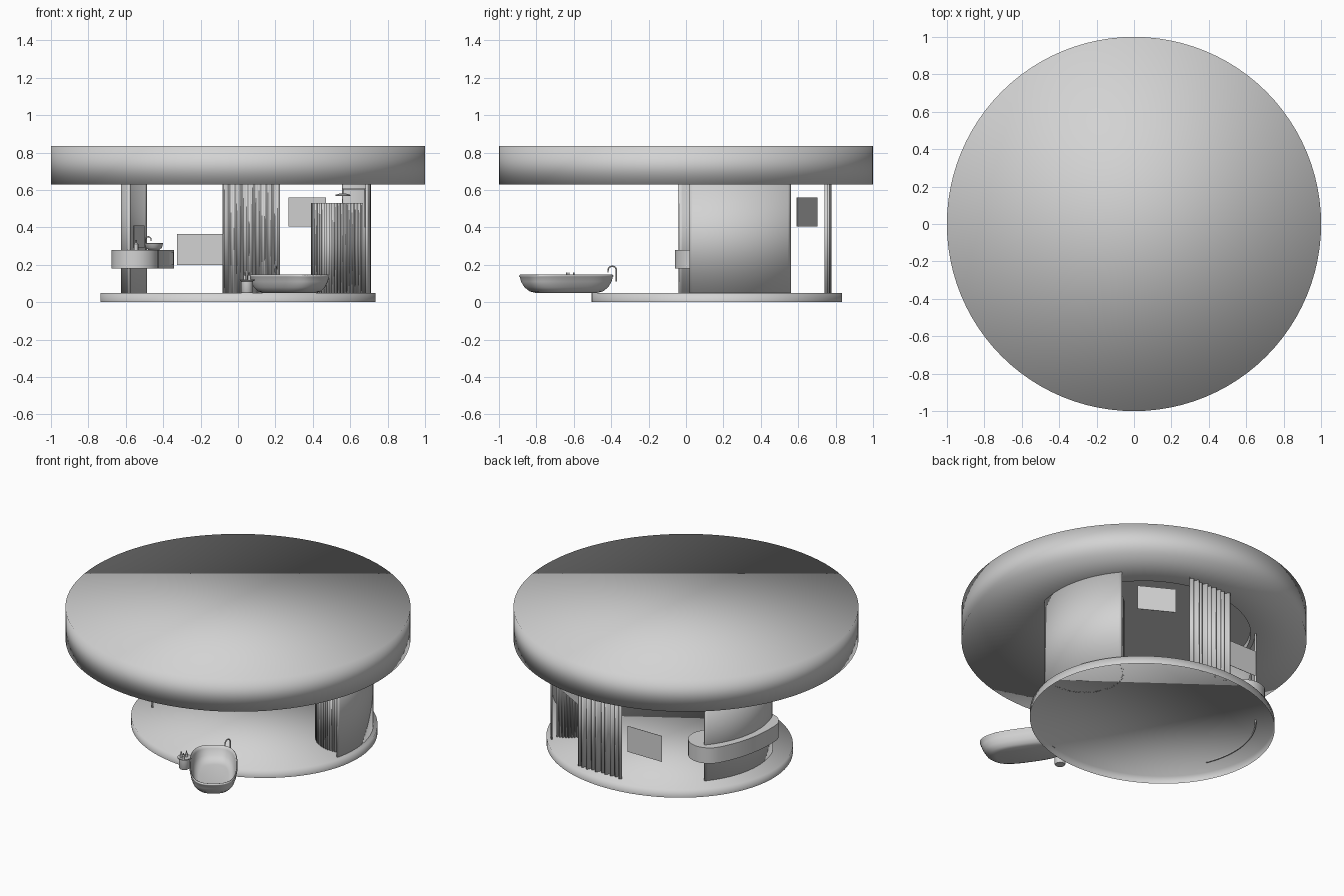
import bpy, bmesh
from math import sin, cos, pi, radians, copysign
from mathutils import Vector

cube = bpy.data.objects.get("Cube")
if cube:
    bpy.data.objects.remove(cube, do_unlink=True)

# One plain grey for the whole model
grey = bpy.data.materials.new("plain grey")
grey.use_nodes = True
GREY = (0.65, 0.65, 0.65, 1)
grey.diffuse_color = GREY
grey.node_tree.nodes["Principled BSDF"].inputs["Base Color"].default_value = GREY

FLOOR_Y = 0.165          # centre of the oval floor
FLOOR_TOP = 0.05
ROOF_BASE = 0.63


def finish(name, bm, sharp=None):
    """Turn a bmesh into a smooth object, with optional sharp edges."""
    mesh = bpy.data.meshes.new(name)
    bm.to_mesh(mesh)
    bm.free()
    mesh.materials.append(grey)
    mesh.shade_smooth()
    if sharp:
        mesh.set_sharp_from_angle(angle=radians(sharp))
    obj = bpy.data.objects.new(name, mesh)
    bpy.context.collection.objects.link(obj)


def loft(name, rings, centre=(0, 0), size=(1, 1), power=2, n=32, turn=0,
         cap_start=True, cap_end=True, flip=False, sharp=None):
    """Stack of (scale, z) ovals joined into one skin, turned in plan."""
    bm = bmesh.new()
    loops = []
    ct, st = cos(radians(turn)), sin(radians(turn))
    for ring in rings:
        k, z = ring[:2]
        sx, sy, cx, cy = ring[2] if len(ring) > 2 else (*size, *centre)
        loop = []
        for i in range(n):
            c, s = cos(2 * pi * i / n), sin(2 * pi * i / n)
            x = k * sx * copysign(abs(c) ** (2 / power), c)
            y = k * sy * copysign(abs(s) ** (2 / power), s)
            loop.append(bm.verts.new((cx + x * ct - y * st, cy + x * st + y * ct, z)))
        loops.append(loop)
    for a, b in zip(loops, loops[1:]):
        for i in range(n):
            j = (i + 1) % n
            bm.faces.new((a[i], a[j], b[j], b[i]))
    if cap_start:
        bm.faces.new(loops[0][::-1])
    if cap_end:
        bm.faces.new(loops[-1])
    if flip:
        bmesh.ops.reverse_faces(bm, faces=bm.faces[:])
    finish(name, bm, sharp)


def sheet(name, path, z0, z1, thickness, sharp=None):
    """Upright sheet following a plan path."""
    bm = bmesh.new()
    cols = [[bm.verts.new((x, y, z)) for z in (z0, z1)] for x, y in path]
    for a, b in zip(cols, cols[1:]):
        bm.faces.new((a[0], b[0], b[1], a[1]))
    bm.normal_update()
    bmesh.ops.solidify(bm, geom=bm.faces[:], thickness=thickness)
    bmesh.ops.recalc_face_normals(bm, faces=bm.faces[:])
    finish(name, bm, sharp)


def oval_arc(rx, ry, start, end, n=32):
    """Plan points on an oval about the floor centre, angles in degrees."""
    angles = [radians(start + (end - start) * i / n) for i in range(n + 1)]
    return [(rx * cos(a), FLOOR_Y + ry * sin(a)) for a in angles]


def pipe(name, points, radius):
    curve = bpy.data.curves.new(name, 'CURVE')
    curve.dimensions = '3D'
    curve.bevel_depth = radius
    curve.bevel_resolution = 2
    curve.use_fill_caps = True
    spline = curve.splines.new('POLY')
    spline.points.add(len(points) - 1)
    for p, co in zip(spline.points, points):
        p.co = (*co, 1)
    curve.materials.append(grey)
    obj = bpy.data.objects.new(name, curve)
    bpy.context.collection.objects.link(obj)


def gooseneck(name, base, top, reach, radius):
    """Tap with a half-circle spout; reach is the plan vector to the tip."""
    x, y, z = base
    dx, dy = reach
    r = Vector(reach).length / 2
    pts = [base]
    for i in range(13):
        a = pi * i / 12
        k = (1 - cos(a)) / 2
        pts.append((x + dx * k, y + dy * k, top - r + r * sin(a)))
    pts.append((x + dx, y + dy, top - 1.5 * r))
    pipe(name, pts, radius)


# Roof with an oval ceiling recess, and the floor shell, open underneath
recess = (0.59, 0.54, 0, FLOOR_Y)
loft("roof", [(1, ROOF_BASE, recess), (1, ROOF_BASE), (1, 0.835)],
     n=96, cap_start=False)
loft("ceiling_recess", [(1, ROOF_BASE, recess), (1, 0.665, recess)],
     n=96, cap_start=False, flip=True, sharp=30)
loft("floor", [(1, 0), (1, FLOOR_TOP)], (0, FLOOR_Y), (0.735, 0.67), n=96,
     cap_start=False)

# Curved walls
sheet("shower_wall", oval_arc(0.71, 0.65, -13, 37.5), FLOOR_TOP, ROOF_BASE, 0.01)
sheet("basin_wall", oval_arc(0.616, 0.56, 201, 142), FLOOR_TOP - 0.006, ROOF_BASE, 0.01)
sheet("basin_mirror", [(-0.555, 0.37), (-0.5, 0.46)], 0.29, 0.41, 0.005, 40)

# Loosely folded back curtain
N = 160
sheet("back_curtain",
      [(-0.08 + 0.305 * i / N,
        0.758 + 0.011 * sin(i * 0.36) + 0.007 * sin(i * 0.21 + 1)) for i in range(N + 1)],
      FLOOR_TOP, ROOF_BASE, 0.003)

# Shower curtain sweeping round the cubicle
N = 240
pleats = []
for i in range(N + 1):
    a = radians(106 + 176 * i / N)
    r = 0.224 + 0.006 * sin(i * pi / 3 + 0.4)
    pleats.append((0.62 + r * cos(a), 0.295 + r * sin(a)))
sheet("shower_curtain", pleats, FLOOR_TOP, 0.53, 0.002)

# Shower riser, arm and head
pipe("shower_riser", [(0.68, 0.28, 0.4), (0.68, 0.28, 0.605), (0.56, 0.28, 0.605),
                      (0.56, 0.28, 0.58)], 0.004)
loft("shower_head", [(1, 0.568), (1, 0.574), (0.3, 0.582)],
     (0.56, 0.28), (0.04, 0.04), sharp=40)

# Wall panels
sheet("high_panel", [(0.27, 0.70), (0.47, 0.59)], 0.405, 0.56, 0.003, 40)
sheet("low_panel", [(-0.325, 0.705), (-0.08, 0.705)], 0.2, 0.365, 0.002, 40)

# Counter: a rounded bar bent through the wall
A, B, C = Vector((-0.55, 0.065)), Vector((-0.56, 0.27)), Vector((-0.468, 0.43))
HALF = 0.125
left, right = [], []
STEPS = 16
for i in range(STEPS + 1):
    t = i / STEPS
    p = A * (1 - t) ** 2 + B * 2 * t * (1 - t) + C * t * t
    d = ((B - A) * (1 - t) + (C - B) * t).normalized()
    side = Vector((-d.y, d.x)) * HALF
    left.append(p + side)
    right.append(p - side)
    if i in (0, STEPS):
        sign = 1 if i else -1
        cap = [p - side * sign * cos(pi * k / 14) + d * sign * HALF * sin(pi * k / 14)
               for k in range(1, 14)]
        if i:
            end_cap = cap
        else:
            start_cap = cap
outline = right + end_cap + left[::-1] + start_cap
bm = bmesh.new()
face = bm.faces.new([bm.verts.new((p.x, p.y, 0.18)) for p in outline])
top = bmesh.ops.extrude_face_region(bm, geom=[face])
bmesh.ops.translate(bm, vec=(0, 0, 0.1),
                    verts=[v for v in top["geom"] if isinstance(v, bmesh.types.BMVert)])
bmesh.ops.recalc_face_normals(bm, faces=bm.faces[:])
finish("counter", bm, 40)
sheet("counter_door", [(-0.395, 0.315), (-0.345, 0.385)], 0.2, 0.268, 0.008, 40)

# Basin, its tap and the soap bottles
loft("basin", [(0.6, 0.28), (0.85, 0.29), (1, 0.315), (0.93, 0.316),
               (0.75, 0.297), (0.4, 0.289)], (-0.45, 0.28), (0.05, 0.06), sharp=50)
gooseneck("basin_tap", (-0.495, 0.28, 0.28), 0.35, (0.03, 0), 0.003)
for i, y in enumerate((0.12, 0.16)):
    loft(f"soap_bottle_{i + 1}",
         [(1, 0.28), (1, 0.312), (0.35, 0.32), (0.35, 0.332)],
         (-0.545, y), (0.012, 0.012), n=16, sharp=40)

# Bathtub set at an angle, with rolled rim, drain and tap
TUB = (0.275, -0.64)
TURN = 35
loft("bathtub", [(0.66, 0.05), (0.78, 0.058), (0.89, 0.08), (0.96, 0.11), (0.985, 0.134),
                 (1, 0.138), (1, 0.143), (0.975, 0.147), (0.94, 0.143), (0.92, 0.13),
                 (0.86, 0.095), (0.76, 0.073), (0.62, 0.066)],
     TUB, (0.139, 0.272), power=2.9, n=64, turn=TURN, sharp=60)
loft("bathtub_drain", [(1, 0.064), (1, 0.069)],
     (TUB[0] + 0.12 * sin(radians(TURN)), TUB[1] - 0.12 * cos(radians(TURN))),
     (0.01, 0.01), n=16, sharp=40)
gooseneck("bathtub_tap", (0.205, -0.372, 0.11), 0.192, (-0.005, -0.045), 0.004)

# Side stool with little bottles
STOOL = (0.048, -0.61)
loft("stool", [(0.7, 0.05), (0.78, 0.055), (0.78, 0.112), (1, 0.116), (1, 0.122)],
     STOOL, (0.04, 0.04), sharp=40)
for i, (dx, dy) in enumerate(((-0.012, -0.015), (0.012, -0.028), (0.008, 0.01))):
    loft(f"bath_bottle_{i + 1}", [(1, 0.122), (1, 0.142), (0.4, 0.147), (0.4, 0.158)],
         (STOOL[0] + dx, STOOL[1] + dy), (0.008, 0.008), n=12, sharp=40)
